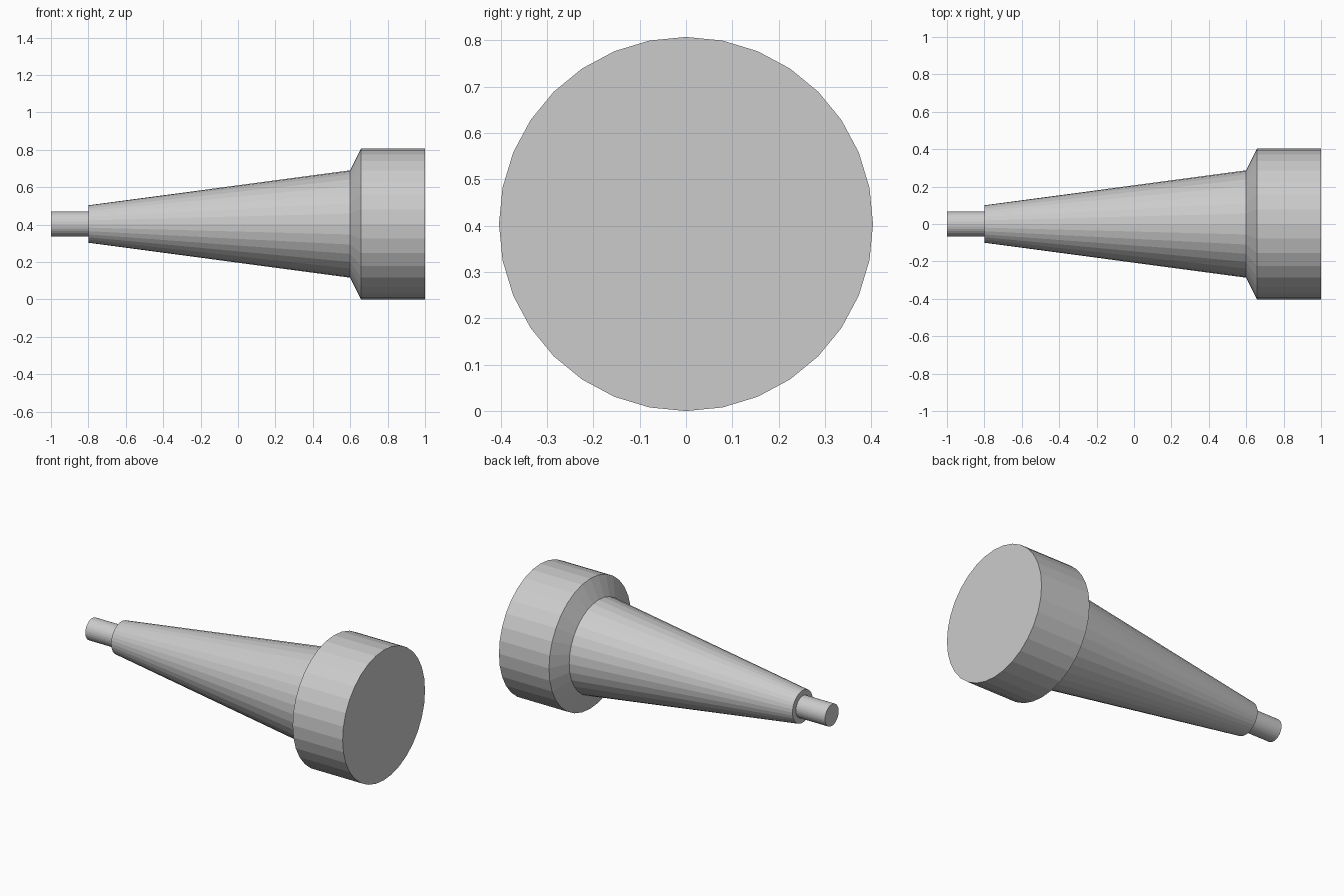
import bpy, bmesh, math

if "Cube" in bpy.data.objects:
    bpy.data.objects.remove(bpy.data.objects["Cube"])

SIDES = 32
AXIS_Z = 0.4035

# Profile along x: (x, radius) - thin tip, tapered body, bevelled collar, end drum
PROFILE = [(-1.0, 0.067), (-0.8, 0.067), (-0.8, 0.10), (0.6, 0.287),
           (0.657, 0.4035), (1.0, 0.4035)]


def lathe_x(name, profile, axis_z, sides):
    """Revolve a profile around a horizontal axis and cap both ends."""
    bm = bmesh.new()
    rings = []
    for x, r in profile:
        angles = [2 * math.pi * i / sides for i in range(sides)]
        rings.append([bm.verts.new((x, r * math.sin(a), axis_z + r * math.cos(a)))
                      for a in angles])
    for a, b in zip(rings, rings[1:]):
        for i in range(sides):
            j = (i + 1) % sides
            bm.faces.new((a[i], a[j], b[j], b[i]))
    bm.faces.new(rings[0])
    bm.faces.new(rings[-1])
    bmesh.ops.recalc_face_normals(bm, faces=bm.faces)
    mesh = bpy.data.meshes.new(name)
    bm.to_mesh(mesh)
    bm.free()
    obj = bpy.data.objects.new(name, mesh)
    bpy.context.collection.objects.link(obj)
    return obj


# Tapered nozzle, flat shaded
lathe_x("tapered_nozzle", PROFILE, AXIS_Z, SIDES)
